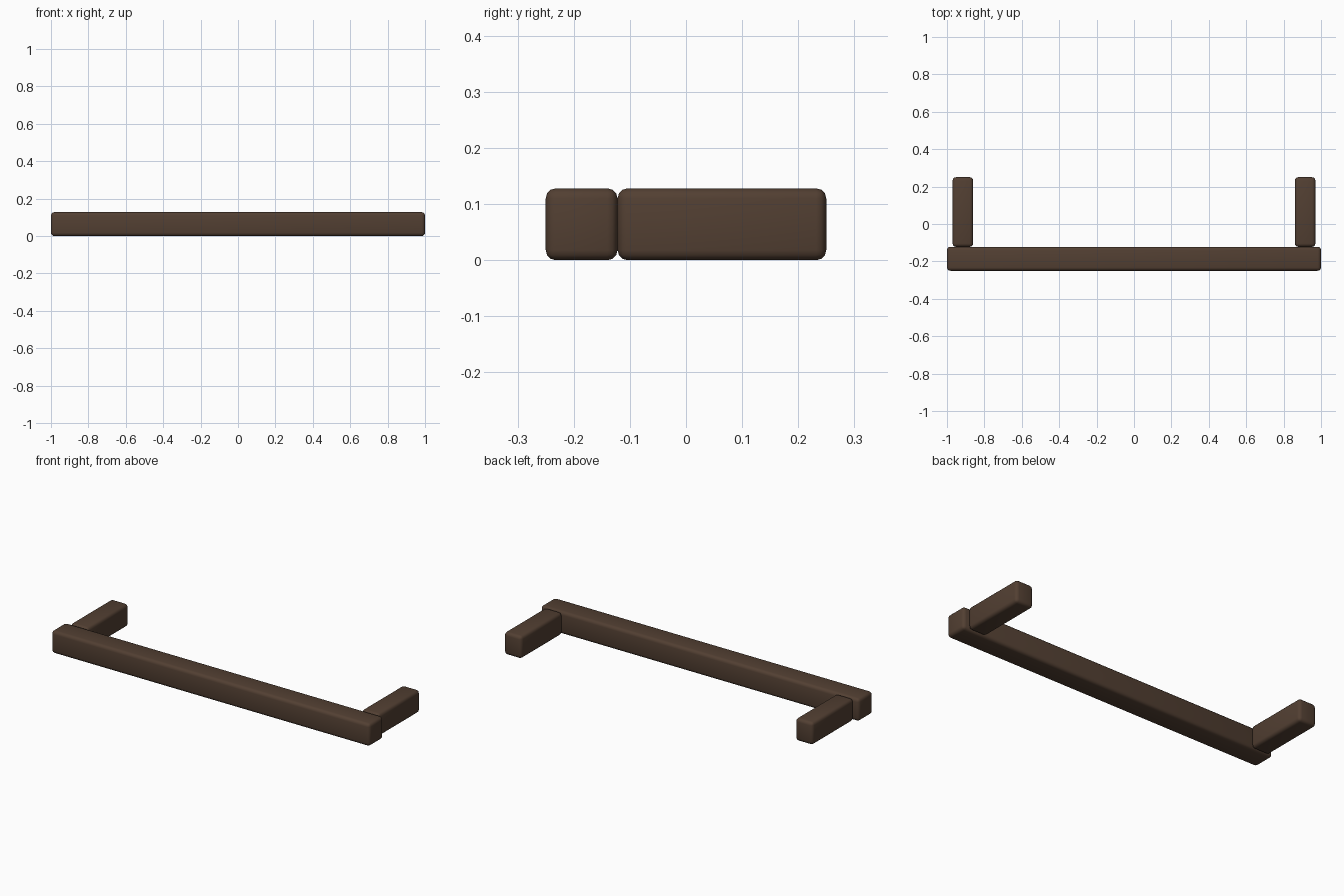
import bpy

if "Cube" in bpy.data.objects:
    bpy.data.objects.remove(bpy.data.objects["Cube"])

wood = bpy.data.materials.new("dark_wood")
wood.diffuse_color = (0.085, 0.05, 0.032, 1)
wood.use_nodes = True
wood.node_tree.nodes["Principled BSDF"].inputs["Base Color"].default_value = wood.diffuse_color

H = 0.128       # beam height
SEAM = -0.122   # where the arms butt against the front beam


def beam(name, x0, x1, y0, y1):
    """Rectangular timber with softly rounded edges, standing on z = 0."""
    bpy.ops.mesh.primitive_cube_add(size=1, location=((x0 + x1) / 2, (y0 + y1) / 2, H / 2))
    ob = bpy.context.object
    ob.name = name
    ob.scale = (x1 - x0, y1 - y0, H)
    bpy.ops.object.transform_apply(location=False, rotation=False, scale=True)
    ob.data.materials.append(wood)
    bev = ob.modifiers.new("rounded_edges", 'BEVEL')
    bev.width = 0.018
    bev.segments = 3
    bpy.ops.object.modifier_apply(modifier=bev.name)
    bpy.ops.object.shade_smooth_by_angle()
    return ob


# Long front beam
beam("front_beam", -1.0, 1.0, -0.25, SEAM)

# Short arms reaching back at each end
beam("left_arm", -0.97, -0.86, SEAM, 0.25)
beam("right_arm", 0.86, 0.97, SEAM, 0.25)
